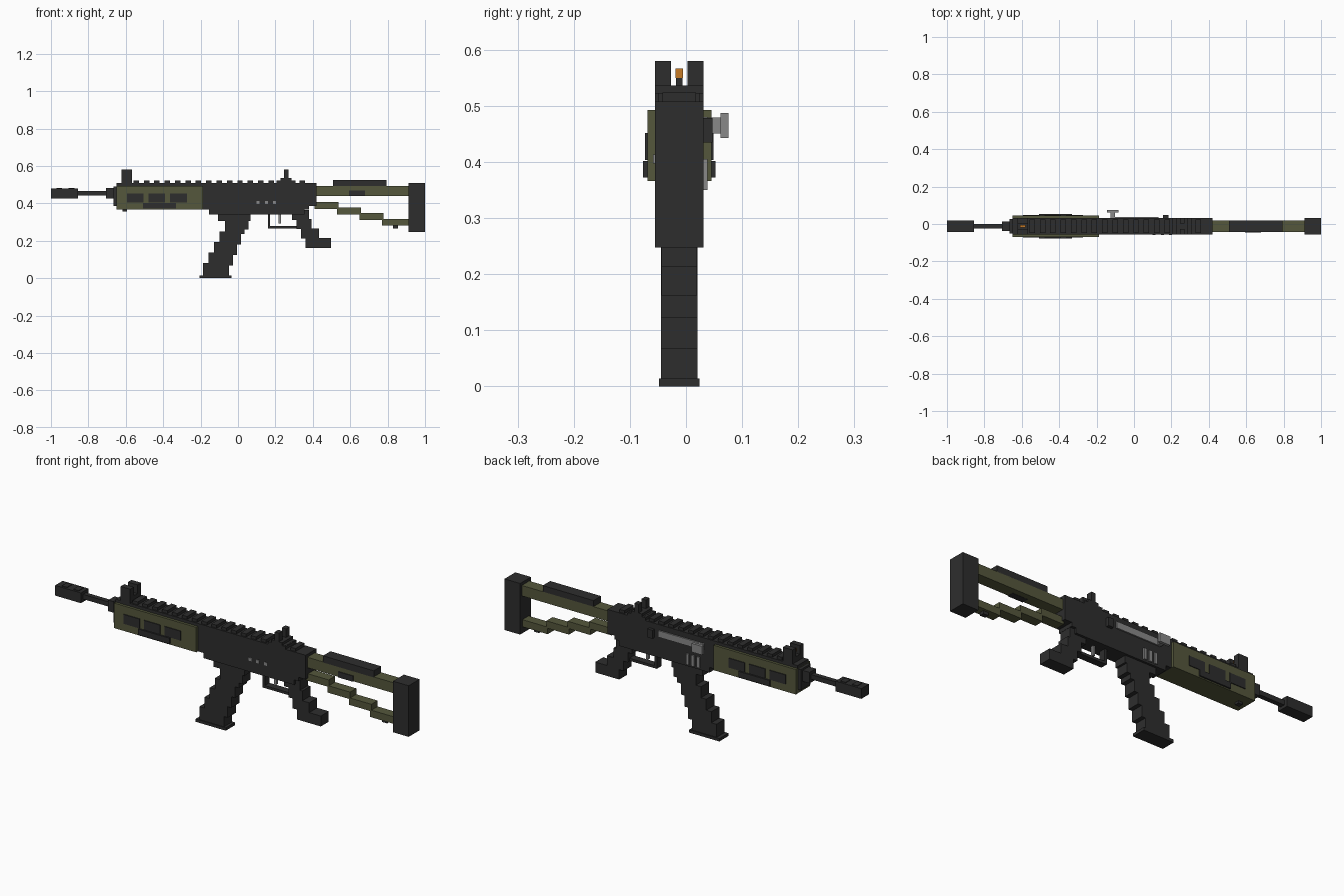
import bpy
import bmesh

old = bpy.data.objects.get("Cube")
if old:
    bpy.data.objects.remove(old)


def material(name, red, green, blue):
    m = bpy.data.materials.new(name)
    m.use_nodes = True
    m.diffuse_color = (red, green, blue, 1)
    m.node_tree.nodes["Principled BSDF"].inputs["Base Color"].default_value = m.diffuse_color
    return m


dark = material("charcoal", .027, .027, .027)
olive = material("olive", .09, .095, .045)
steel = material("steel grey", .25, .25, .25)
orange = material("sight orange", .58, .2, .02)

# Shared levels and widths
axis_y = -.012
body = .0435
slim = .03
thin = .012
gap = .0145
top = .5
bore = .453
muzzle = -1
guard_front = -.65
guard_back = -.187
receiver_back = .42
receiver_low = .34
butt_front = .912
near_face = axis_y - body
far_face = axis_y + body


def boxes(name, colour, extents):
    """Join boxes, each given as its x, y and z ranges, into one object."""
    bm = bmesh.new()
    for ranges in extents:
        for vert in bmesh.ops.create_cube(bm, size=1)["verts"]:
            vert.co = [high if side > 0 else low for side, (low, high) in zip(vert.co, ranges)]
    mesh = bpy.data.meshes.new(name)
    bm.to_mesh(mesh)
    bm.free()
    mesh.materials.append(colour)
    part = bpy.data.objects.new(name, mesh)
    bpy.context.collection.objects.link(part)


def centred(name, colour, half, *spans):
    """Boxes straddling the long axis, each given as its x and z ranges."""
    across = (axis_y - half, axis_y + half)
    boxes(name, colour, [(x, across, z) for x, z in spans])


def paired(name, colour, inner, outer, *spans):
    """Matching boxes on both sides of the long axis."""
    left = (axis_y + inner, axis_y + outer)
    right = (axis_y - outer, axis_y - inner)
    boxes(name, colour, [(x, across, z) for x, z in spans for across in (left, right)])


def around(centre, half):
    return (centre - half, centre + half)


def row(first, pitch, count):
    return [first + pitch * i for i in range(count)]


# Barrel and muzzle
centred("barrel", dark, thin, ((muzzle + .1, guard_front), around(bore, thin)))
centred("muzzle_brake", dark, slim, ((muzzle, -.855), around(bore, .026)))
centred("muzzle_ridges", dark, .02,
        *[(around(x, .015), (bore, .482)) for x in (-.955, -.89)])
centred("gas_block", dark, .025, ((-.705, guard_front), around(bore, .028)))
centred("front_collar", dark, .04, (around(guard_front, .016), (.385, .49)))

# Handguard with dark vents and lower side plates
centred("handguard", olive, .057, ((guard_front, guard_back), (.366, .493)))
paired("handguard_vents", dark, body, .061,
       *[(around(x, .045), (.404, .452)) for x in row(-.549, .115, 3)])
paired("handguard_side_plates", dark, body, .065, (around(-.42, .088), (.372, .402)))
centred("sling_bolt", dark, thin, (around(-.606, thin), (.355, .38)))

# Receiver, stepped along its lower edge
centred("receiver", dark, body,
        ((guard_back, receiver_back), (.385, top)),
        ((guard_back, .38), (.366, top)),
        ((-.155, .355), (receiver_low, top)))

# Top rail and its evenly spaced teeth
rail_top = .508
centred("rail_base", dark, body, ((guard_front, receiver_back), (.49, rail_top)))
centred("rail_teeth", dark, .037,
        *[(around(x, gap), (top, .523)) for x in row(-.6, .0555, 18)])

# Front and rear sights
sight_floor = .536
sight_top = .58
front_x = -.595
rear_x = .257
centred("front_sight_base", dark, body, (around(front_x, .027), (top, sight_floor)))
paired("front_sight_ears", dark, gap, body, (around(front_x, .027), (top, sight_top)))
centred("front_sight_post", dark, .006, (around(front_x, thin), (top, .55)))
centred("front_sight_tip", orange, .0065, (around(front_x, gap), (.55, .567)))
centred("rear_sight_base", dark, body,
        (around(rear_x, .05), (top, .522)),
        (around(rear_x, slim), (top, sight_floor)))
paired("rear_sight_ears", dark, gap, body, (around(rear_x, thin), (top, sight_top)))

# Bolt, charging handle and receiver details
raised = (axis_y, far_face + .007)
knob_y = far_face + slim
handle_x = -.114
boxes("bolt_cover", steel, [((-.12, .13), raised, (.447, .48))])
boxes("bolt_stop", dark, [(around(.17, gap), (axis_y, far_face + .016), (.435, .478))])
boxes("charging_handle", steel, [
    (around(handle_x, thin), (axis_y, knob_y), around(.465, gap)),
    (around(handle_x, slim), (knob_y, knob_y + gap), around(.465, .022))])
boxes("side_bars", steel,
      [(around(x, .008), raised, (.35, .405)) for x in row(-.094, slim, 3)])
boxes("receiver_pins", steel,
      [(around(x, .008), (near_face - .003, axis_y), around(.405, .008))
       for x in row(.108, body, 3)])

# Magazine curving forward in even steps below its collar
centred("magazine_collar", dark, .0325,
        ((-.107, .067), (.305, receiver_low)),
        ((-.07, .057), (.26, receiver_low)))
centred("magazine", dark, .0325,
        *[((-.07 - .029 * i, .036 - .021 * i), (z, z + .07))
          for i, z in enumerate(row(.235, -.056, 5))])
centred("magazine_base", dark, .0365, ((-.205, -.035), (0, gap)))

# Trigger, guard and stepped grip
centred("trigger_guard", dark, .018,
        ((.16, .172), (.265, receiver_low)),
        ((.16, .325), (.265, .278)))
centred("trigger", steel, .007, (around(.223, .006), (.293, receiver_low)))
centred("grip", dark, .032,
        *[((.29 + .024 * i, .38 + .013 * i * i), (z, z + .053))
          for i, z in enumerate(row(.312, -.05, 4))])

# Skeleton stock with a stepped lower strut
centred("stock_tube", olive, slim, ((receiver_back, butt_front), (.44, .493)))
centred("cheek_rest", dark, slim, ((.508, .794), (.49, .524)))
boxes("stock_latch", dark, [((.594, .68), (-.046, axis_y), (.439, .468))])
centred("stock_strut", olive, .025,
        *[((x, x + .127), (z, z + .036))
          for x, z in zip(row(.41, .12, 4), row(.371, -slim, 4))])
centred("strut_end", olive, .025, ((.88, butt_front), (.281, .317)))
centred("sling_loop", dark, thin, (around(.842, gap), (.266, .285)))
centred("butt_plate", dark, body, ((butt_front, 1), (.248, rail_top)))
